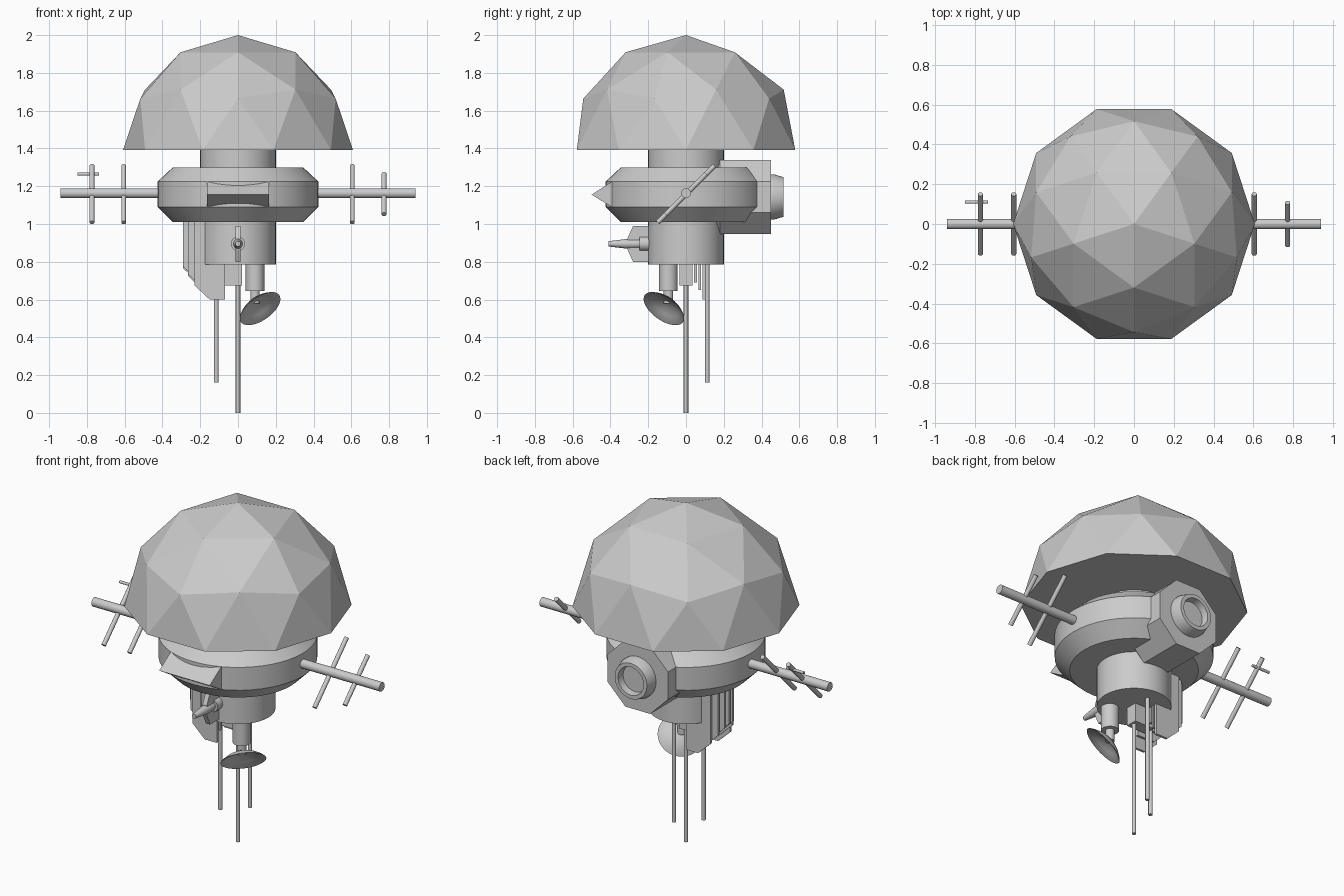
import bpy, bmesh, math
from mathutils import Vector, Matrix

if "Cube" in bpy.data.objects:
    bpy.data.objects.remove(bpy.data.objects["Cube"])


def finish(name, bm, smooth=False):
    bmesh.ops.recalc_face_normals(bm, faces=bm.faces)
    me = bpy.data.meshes.new(name)
    bm.to_mesh(me)
    bm.free()
    ob = bpy.data.objects.new(name, me)
    bpy.context.collection.objects.link(ob)
    if smooth:
        bpy.ops.object.select_all(action='DESELECT')
        ob.select_set(True)
        bpy.context.view_layer.objects.active = ob
        bpy.ops.object.shade_smooth_by_angle(angle=math.radians(30))
    return ob


def lathe(name, profile, origin=(0, 0, 0), axis=(0, 0, 1), n=48, smooth=True, turn=0.0):
    """Revolve (radius, height) points round an axis; open ends are capped."""
    bm = bmesh.new()
    m = Matrix.Translation(origin) @ Vector(axis).to_track_quat('Z', 'Y').to_matrix().to_4x4()
    rings = []
    for r, h in profile:
        if r == 0:
            rings.append([bm.verts.new(m @ Vector((0, 0, h)))] * n)
        else:
            rings.append([bm.verts.new(m @ Vector((r * math.cos(turn + math.tau * i / n),
                                                   r * math.sin(turn + math.tau * i / n), h)))
                          for i in range(n)])
    for a, b in zip(rings, rings[1:]):
        for i in range(n):
            j = (i + 1) % n
            bm.faces.new(list(dict.fromkeys((a[i], a[j], b[j], b[i]))))
    for ring, (r, h) in ((rings[0], profile[0]), (rings[-1], profile[-1])):
        if r > 0:
            bm.faces.new(ring)
    return finish(name, bm, smooth)


def rod(name, a, b, r, n=16):
    a, b = Vector(a), Vector(b)
    return lathe(name, [(r, 0), (r, (b - a).length)], a, b - a, n)


def prism(name, pts, direction):
    """Extrude a flat polygon of 3D points."""
    bm = bmesh.new()
    f = bm.faces.new([bm.verts.new(p) for p in pts])
    ext = bmesh.ops.extrude_face_region(bm, geom=[f], use_keep_orig=True)
    vs = [v for v in ext['geom'] if isinstance(v, bmesh.types.BMVert)]
    bmesh.ops.translate(bm, verts=vs, vec=direction)
    return finish(name, bm)


# Faceted dome: upper half of an icosphere, closed underneath
bm = bmesh.new()
bmesh.ops.create_icosphere(bm, subdivisions=2, radius=0.608,
                           matrix=Matrix.Translation((0, 0, 1.392)) @ Matrix.Rotation(-math.pi / 2, 4, 'Z'))
bmesh.ops.delete(bm, geom=[v for v in bm.verts if v.co.z < 1.38], context='VERTS')
bmesh.ops.contextual_create(bm, geom=[e for e in bm.edges if e.is_boundary])
finish("dome", bm)

# Neck, bevelled disc body and lower drum
lathe("neck", [(0.2, 1.28), (0.2, 1.395)])
lathe("disc_body", [(0.345, 1.01), (0.425, 1.09), (0.425, 1.225), (0.345, 1.3)])
lathe("lower_drum", [(0.2, 0.785), (0.2, 1.02)])

# Wedge-shaped nose at the front of the disc
prism("nose_wedge", [(-0.165, -0.34, 1.225), (-0.165, -0.392, 1.225), (-0.165, -0.5, 1.155),
                     (-0.165, -0.392, 1.09), (-0.165, -0.34, 1.09)], (0.33, 0, 0))

# Octagonal housing and lens at the back
k = 1 / math.cos(math.pi / 8)
lathe("rear_housing", [(0.145 * k, 0.13), (0.197 * k, 0.18), (0.197 * k, 0.45)],
      (0, 0, 1.143), (0, 1, 0), 8, False, math.pi / 8)
lathe("rear_lens", [(0.12, 0.44), (0.12, 0.465), (0.105, 0.515), (0.083, 0.515), (0.078, 0.475), (0, 0.475)],
      (0, 0, 1.143), (0, 1, 0))

# Side booms with slanted crossbars
for side, s, outer in (("left", -1, 0.15), ("right", 1, 0.107)):
    rod(side + "_boom", (s * 0.4, 0, 1.163), (s * 0.94, 0, 1.163), 0.026, 24)
    for label, x, h in (("inner", 0.605, 0.15), ("outer", 0.773, outer)):
        rod(f"{side}_{label}_crossbar", (s * x, -h, 1.158 - h), (s * x, h, 1.158 + h), 0.013)
rod("left_crossbar_tip", (-0.85, 0.11, 1.264), (-0.735, 0.11, 1.264), 0.008)

# Stepped stack of hanging plates on the left of the drum
for i, (y, left, low) in enumerate(((-0.098, -0.23, 0.6), (-0.066, -0.265, 0.66), (-0.034, -0.29, 0.7),
                                    (0.0, -0.29, 0.7), (0.043, -0.29, 0.69), (0.065, -0.265, 0.65),
                                    (0.088, -0.23, 0.6))):
    prism(f"hanging_plate_{i + 1}", [(left, y, 1.02), (left, y, low + 0.075), (left + 0.08, y, low),
                                     (-0.07, y, low), (-0.07, y, 1.02)], (0, 0.014, 0))

# Centre block and hanging poles
prism("pole_block", [(-0.11, -0.035, 0.675), (0.02, -0.035, 0.675), (0.02, 0.035, 0.675),
                     (-0.11, 0.035, 0.675)], (0, 0, 0.12))
for name, x, y, low, top in (("centre_pole", 0, 0, 0, 0.69), ("left_pole", -0.115, 0, 0.16, 0.72),
                             ("rear_pole", 0, 0.112, 0.16, 0.8)):
    rod(name, (x, y, low), (x, y, top), 0.012)

# Small front barrel on a mounting fin
prism("barrel_fin", [(-0.014, -0.18, 0.99), (-0.014, -0.28, 0.99), (-0.014, -0.31, 0.925),
                     (-0.014, -0.31, 0.865), (-0.014, -0.28, 0.8), (-0.014, -0.18, 0.8)], (0.028, 0, 0))
lathe("front_barrel", [(0.038, 0.18), (0.038, 0.245), (0.024, 0.245), (0.026, 0.31), (0.014, 0.41)],
      (0, 0, 0.895), (0, -1, 0), 16)

# Tilted dish on a stem, facing front right and down
rod("dish_stem", (0.09, -0.093, 0.645), (0.09, -0.093, 0.8), 0.049, 32)
rod("dish_neck", (0.09, -0.093, 0.58), (0.09, -0.093, 0.66), 0.025)
lathe("dish", [(0, -0.048), (0.04, -0.043), (0.08, -0.027), (0.11, -0.008), (0.124, 0.004),
               (0.117, 0.004), (0.08, -0.017), (0.04, -0.032), (0, -0.037)],
      (0.115, -0.115, 0.555), (1, -1, -1.414), 40)
